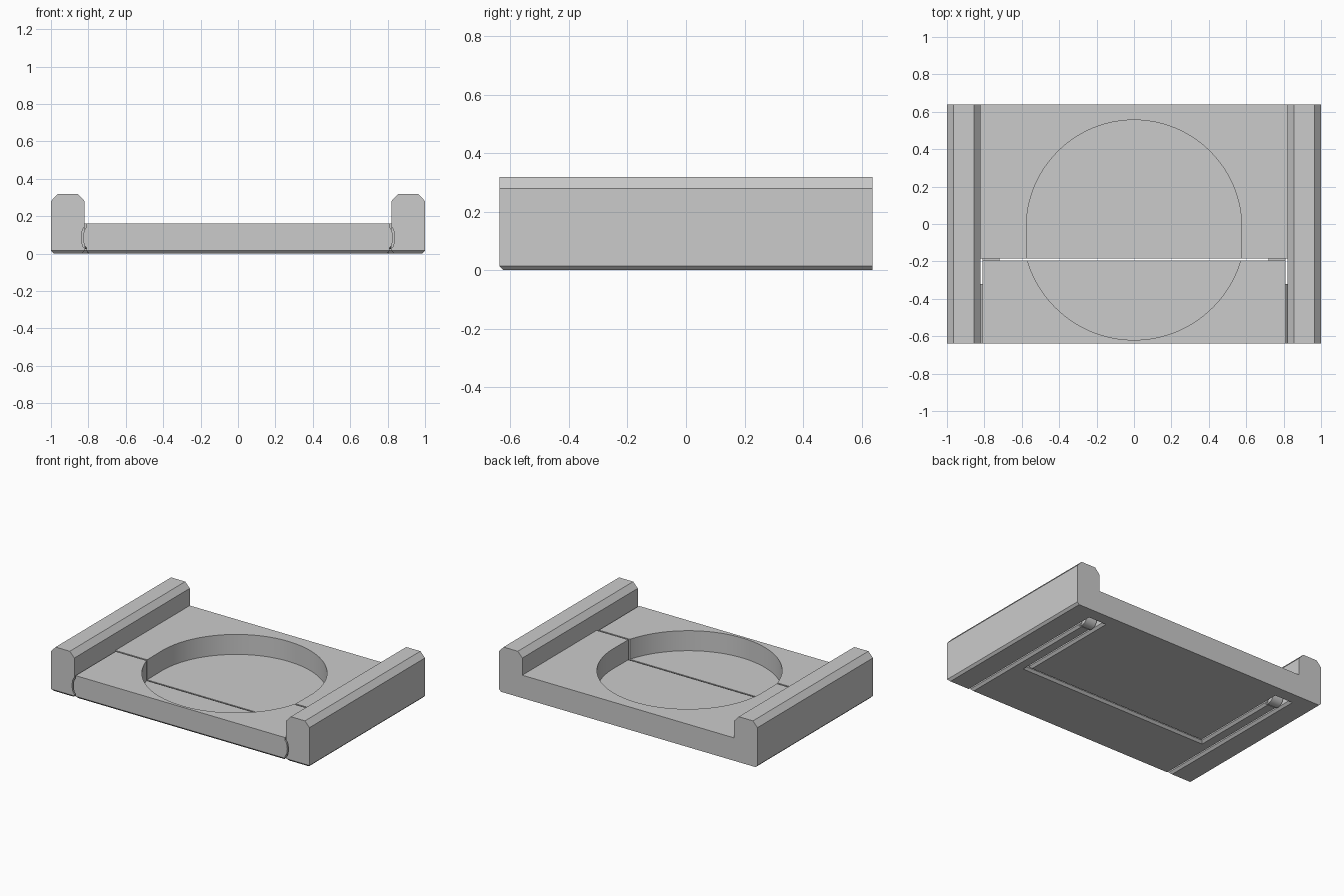
import bpy, bmesh
from math import cos, sin, pi

if "Cube" in bpy.data.objects:
    bpy.data.objects.remove(bpy.data.objects["Cube"])

grey = bpy.data.materials.new("plain grey")
grey.use_nodes = True
grey.diffuse_color = (0.6, 0.6, 0.6, 1)
grey.node_tree.nodes["Principled BSDF"].inputs["Base Color"].default_value = (0.6, 0.6, 0.6, 1)

FRONT, BACK = -0.638, 0.638
CHAMFER = 0.015


def loft(name, rings):
    """Closed solid through rings of equal point count."""
    bm = bmesh.new()
    loops = [[bm.verts.new(p) for p in ring] for ring in rings]
    n = len(loops[0])
    for a, b in zip(loops, loops[1:]):
        for i in range(n):
            bm.faces.new((a[i], a[(i + 1) % n], b[(i + 1) % n], b[i]))
    bm.faces.new(loops[0])
    bm.faces.new(loops[-1])
    bmesh.ops.recalc_face_normals(bm, faces=bm.faces)
    mesh = bpy.data.meshes.new(name)
    bm.to_mesh(mesh)
    bm.free()
    mesh.materials.append(grey)
    obj = bpy.data.objects.new(name, mesh)
    bpy.context.collection.objects.link(obj)
    return obj


def prism(name, pts, axis, start, end):
    """Extrude a 2D profile along x, y or z."""
    place = {"x": lambda p, t: (t, p[0], p[1]),
             "y": lambda p, t: (p[0], t, p[1]),
             "z": lambda p, t: (p[0], p[1], t)}[axis]
    return loft(name, [[place(p, t) for p in pts] for t in (start, end)])


def slab(name, x0, x1, y0, y1, levels):
    """Box whose outline is grown by an amount at each height."""
    return loft(name, [[(x0 - g, y0 - g, z), (x1 + g, y0 - g, z),
                        (x1 + g, y1 + g, z), (x0 - g, y1 + g, z)] for z, g in levels])


def arc(cx, cy, rx, ry, start, end, n):
    return [(cx + rx * cos(start + (end - start) * i / n),
             cy + ry * sin(start + (end - start) * i / n)) for i in range(n + 1)]


def circle(cx, cy, r, n):
    return arc(cx, cy, r, r, 0, 2 * pi, n)[:-1]


def combine(target, tool, operation):
    tool.hide_render = True
    mod = target.modifiers.new("join", "BOOLEAN")
    mod.operation = operation
    mod.solver = "EXACT"
    mod.object = tool
    bpy.context.view_layer.objects.active = target
    bpy.ops.object.modifier_apply(modifier=mod.name)
    bpy.data.objects.remove(tool)


def flared(top):
    return [(-0.02, 0.02 + CHAMFER), (CHAMFER, 0), (top, 0)]


def chamfered(top):
    return [(0, -CHAMFER), (CHAMFER, 0), (top, 0)]


def span(side, a, b):
    return sorted((side * a, side * b))


# Base with two raised side rails
half = [(0.985, 0), (1, CHAMFER), (1, 0.28), (0.965, 0.318),
        (0.855, 0.318), (0.82, 0.28), (0.82, 0.16)]
base = prism("base_with_rails", half + [(-x, z) for x, z in reversed(half)], "y", FRONT, BACK)
combine(base, prism("front_chamfer", [(FRONT - 0.02, CHAMFER + 0.02), (FRONT - 0.02, -0.02),
                                      (FRONT + CHAMFER + 0.02, -0.02)], "x", -1.2, 1.2), "DIFFERENCE")

# Opening for the front flap and round recess behind it
combine(base, slab("flap_opening", -0.82, 0.82, -0.75, -0.184, flared(0.25)), "DIFFERENCE")
recess = arc(0, -0.02, 0.576, 0.576, 0, pi, 64) + [(-0.573, -0.3), (0.573, -0.3)]
combine(base, prism("back_recess", recess, "z", 0.02, 0.4), "DIFFERENCE")

# Front flap with its part of the recess
flap = slab("front_flap", -0.81, 0.81, FRONT, -0.195, chamfered(0.16))
combine(flap, prism("flap_recess", circle(0, -0.025, 0.595, 128), "z", 0.02, 0.4), "DIFFERENCE")

for side in (-1, 1):
    # Arm pockets and snap grooves in the base
    combine(base, slab("arm_pocket", *span(side, 0.71, 0.82), -0.21, 0.54, flared(0.115)), "DIFFERENCE")
    groove = [(0.80, 0.02 + 0.005)] + arc(0.815, 0.085, 0.022, 0.06, -pi / 2, pi / 2, 16) + [(0.80, 0.145)]
    combine(base, prism("snap_groove", [(side * x, z) for x, z in groove], "y", -0.75, -0.31), "DIFFERENCE")

    # Hinge arms, rounded arm ends, pivot pins and snap tongues on the flap
    combine(flap, slab("hinge_arm", *span(side, 0.72, 0.81), -0.26, 0.45, chamfered(0.1)), "UNION")
    combine(flap, prism("arm_end", circle(0.45, 0.05, 0.05, 32), "x", *span(side, 0.725, 0.805)), "UNION")
    combine(flap, prism("pivot_pin", circle(0.45, 0.05, 0.025, 24), "x", *span(side, 0.712, 0.818)), "UNION")
    tongue = [(0.79, 0.03)] + arc(0.806, 0.085, 0.022, 0.055, -pi / 2, pi / 2, 16) + [(0.79, 0.14)]
    combine(flap, prism("snap_tongue", [(side * x, z) for x, z in tongue], "y", FRONT, -0.32), "UNION")

# Smooth the curved walls and keep the edges sharp
for obj in (base, flap):
    bpy.ops.object.select_all(action="DESELECT")
    obj.select_set(True)
    bpy.context.view_layer.objects.active = obj
    bpy.ops.object.shade_smooth_by_angle()
